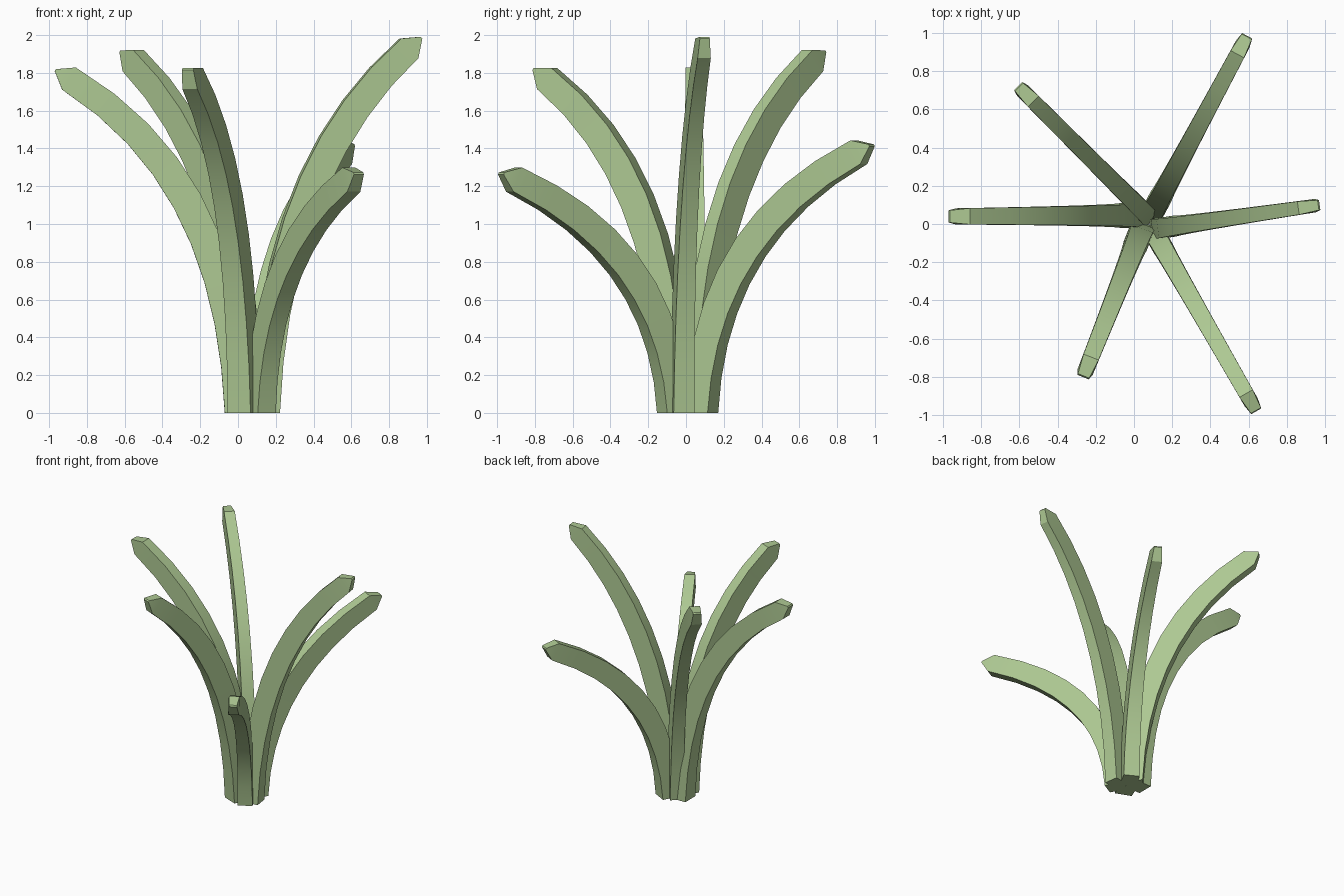
import bpy, bmesh, math
from mathutils import Vector

if "Cube" in bpy.data.objects:
    bpy.data.objects.remove(bpy.data.objects["Cube"])

green = bpy.data.materials.new("leaf_green")
green.diffuse_color = (0.42, 0.58, 0.29, 1)
green.use_nodes = True
green.node_tree.nodes["Principled BSDF"].inputs["Base Color"].default_value = green.diffuse_color

SEGMENTS = 9


def bezier(a, b, c, d, t):
    s = 1 - t
    return a * s**3 + b * 3 * s * s * t + c * 3 * s * t * t + d * t**3


def bezier_tangent(a, b, c, d, t):
    s = 1 - t
    return ((b - a) * s * s + (c - b) * 2 * s * t + (d - c) * t * t).normalized()


def leaf(name, base, end, w0, w1, bend=0.32):
    """Arching box-section leaf from the ground to a wedge-shaped tip."""
    p0, p3 = Vector((*base, 0)), Vector(end)
    reach = Vector((p3.x - p0.x, p3.y - p0.y, 0))
    p1 = p0 + reach * 0.02 + Vector((0, 0, p3.z * 0.43))
    p2 = p0 + reach * bend + Vector((0, 0, p3.z * 0.78))
    side = Vector((0, 0, 1)).cross(reach).normalized()
    bm = bmesh.new()
    rings = []

    def ring(centre, tangent, width, depth):
        up = tangent.cross(side).normalized()
        rings.append([bm.verts.new(centre + side * (i * width / 2) + up * (j * depth / 2))
                      for i, j in ((-1, -1), (1, -1), (1, 1), (-1, 1))])

    for k in range(SEGMENTS + 1):
        t = k / SEGMENTS
        tan = bezier_tangent(p0, p1, p2, p3, t) if k else Vector((0, 0, 1))
        depth = 0.13 + 0.025 * math.sin(math.pi * t) + 0.008 * t
        ring(bezier(p0, p1, p2, p3, t), tan, w0 + (w1 - w0) * t, depth)
    # wedge tip
    ring(p3 + tan * 0.085, tan, w1 * 0.75, 0.012)

    for a, b in zip(rings, rings[1:]):
        for i in range(4):
            j = (i + 1) % 4
            bm.faces.new((a[i], a[j], b[j], b[i]))
    bm.faces.new(rings[0][::-1])
    bm.faces.new(rings[-1])
    bmesh.ops.recalc_face_normals(bm, faces=bm.faces)
    mesh = bpy.data.meshes.new(name)
    bm.to_mesh(mesh)
    bm.free()
    mesh.materials.append(green)
    obj = bpy.data.objects.new(name, mesh)
    bpy.context.collection.objects.link(obj)
    bpy.ops.object.select_all(action='DESELECT')
    obj.select_set(True)
    bpy.context.view_layer.objects.active = obj
    bpy.ops.object.shade_smooth_by_angle(angle=math.radians(30))


# six leaves around the clump: base xy, end xyz, base width, tip width
leaf("leaf_back_right", (0.11, 0.085), (0.555, 0.915, 1.38), 0.12, 0.08)
leaf("leaf_back_left", (0.05, 0.065), (-0.555, 0.67, 1.865), 0.10, 0.08)
leaf("leaf_left", (-0.005, 0.045), (-0.895, 0.04, 1.77), 0.13, 0.085, 0.29)
leaf("leaf_front_left", (0.03, -0.055), (-0.24, -0.735, 1.77), 0.13, 0.085, 0.29)
leaf("leaf_front_right", (0.12, -0.07), (0.60, -0.91, 1.235), 0.11, 0.08)
leaf("leaf_right", (0.15, -0.02), (0.905, 0.09, 1.93), 0.11, 0.07, 0.37)
